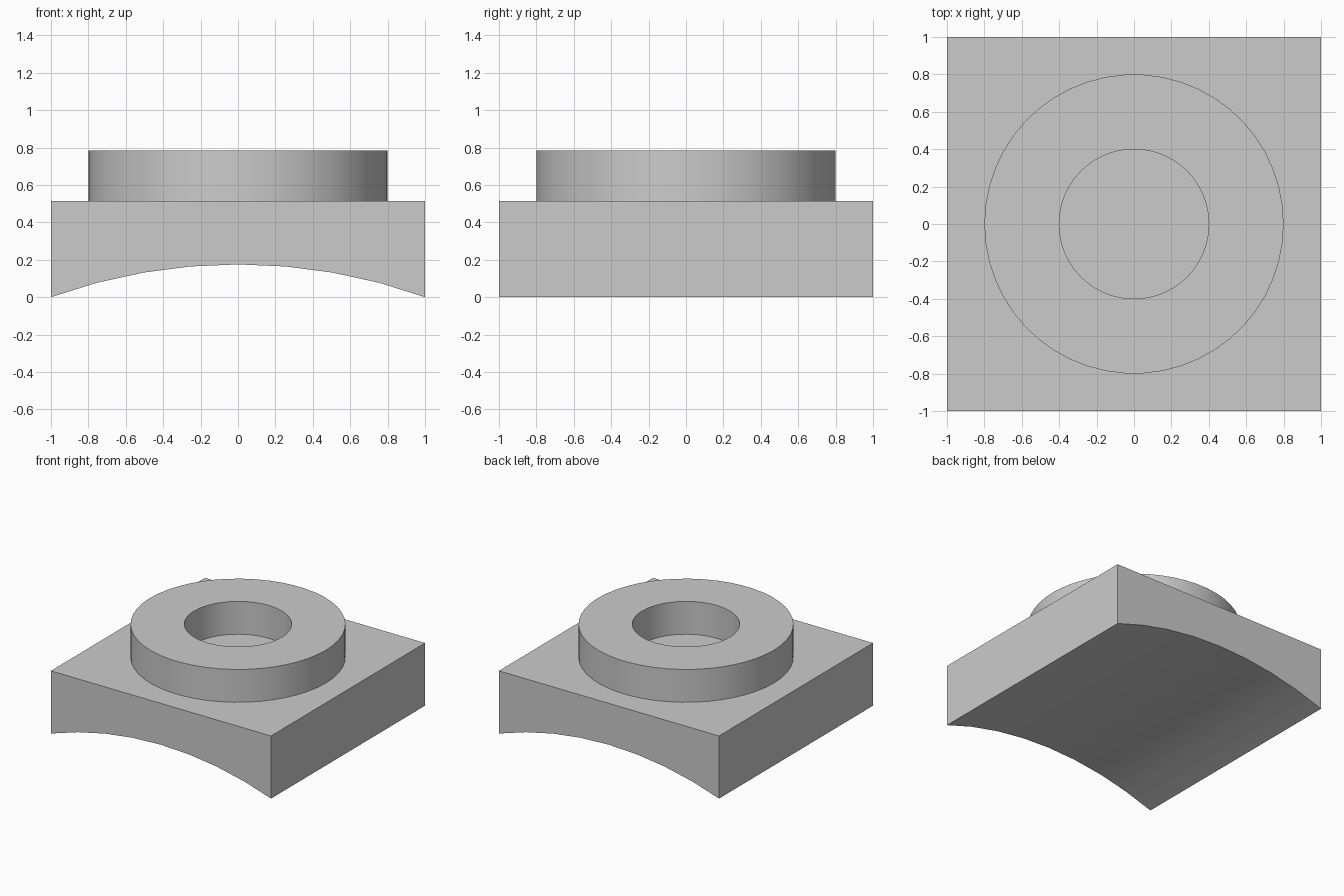
import bpy, bmesh, math

default = bpy.data.objects.get("Cube")
if default:
    bpy.data.objects.remove(default, do_unlink=True)

BASE_TOP, RING_TOP = 0.515, 0.785
ARCH_RISE, ARCH_STEPS = 0.175, 8
RING_SIDES = 50

grey = bpy.data.materials.new("plain grey")
grey.use_nodes = True
colour = (0.6, 0.6, 0.6, 1)
grey.diffuse_color = colour
grey.node_tree.nodes["Principled BSDF"].inputs["Base Color"].default_value = colour


def make_object(name, bm):
    """Turn a bmesh into a grey object, smooth with sharp corners."""
    bmesh.ops.recalc_face_normals(bm, faces=bm.faces)
    mesh = bpy.data.meshes.new(name)
    bm.to_mesh(mesh)
    bm.free()
    mesh.materials.append(grey)
    obj = bpy.data.objects.new(name, mesh)
    bpy.context.collection.objects.link(obj)
    bpy.ops.object.select_all(action='DESELECT')
    obj.select_set(True)
    bpy.context.view_layer.objects.active = obj
    bpy.ops.object.shade_smooth_by_angle(angle=math.radians(30))
    return obj


# Square base: front profile with an arched underside, extruded along y
radius = (1 + ARCH_RISE ** 2) / (2 * ARCH_RISE)
half_angle = math.asin(1 / radius)
profile = [(1, BASE_TOP), (-1, BASE_TOP)]
for i in range(ARCH_STEPS + 1):
    a = half_angle * (2 * i / ARCH_STEPS - 1)
    profile.append((radius * math.sin(a), ARCH_RISE - radius * (1 - math.cos(a))))

bm = bmesh.new()
face = bm.faces.new([bm.verts.new((x, -1, z)) for x, z in profile])
extruded = bmesh.ops.extrude_face_region(bm, geom=[face], use_keep_orig=True)
moved = [g for g in extruded["geom"] if isinstance(g, bmesh.types.BMVert)]
bmesh.ops.translate(bm, verts=moved, vec=(0, 2, 0))
make_object("arched_base", bm)

# Round collar: rectangular section joined ring by ring, resting on the base
section = [(0.4, BASE_TOP), (0.8, BASE_TOP), (0.8, RING_TOP), (0.4, RING_TOP)]
bm = bmesh.new()
loops = []
for r, z in section:
    angles = [math.tau * i / RING_SIDES for i in range(RING_SIDES)]
    loops.append([bm.verts.new((r * math.cos(a), r * math.sin(a), z)) for a in angles])
for k in range(1, len(loops) + 1):
    low, high = loops[k - 1], loops[k % len(loops)]
    if k == 1:
        continue  # underside is closed by the base
    for i in range(RING_SIDES):
        j = (i + 1) % RING_SIDES
        bm.faces.new((low[i], low[j], high[j], high[i]))
make_object("round_collar", bm)
